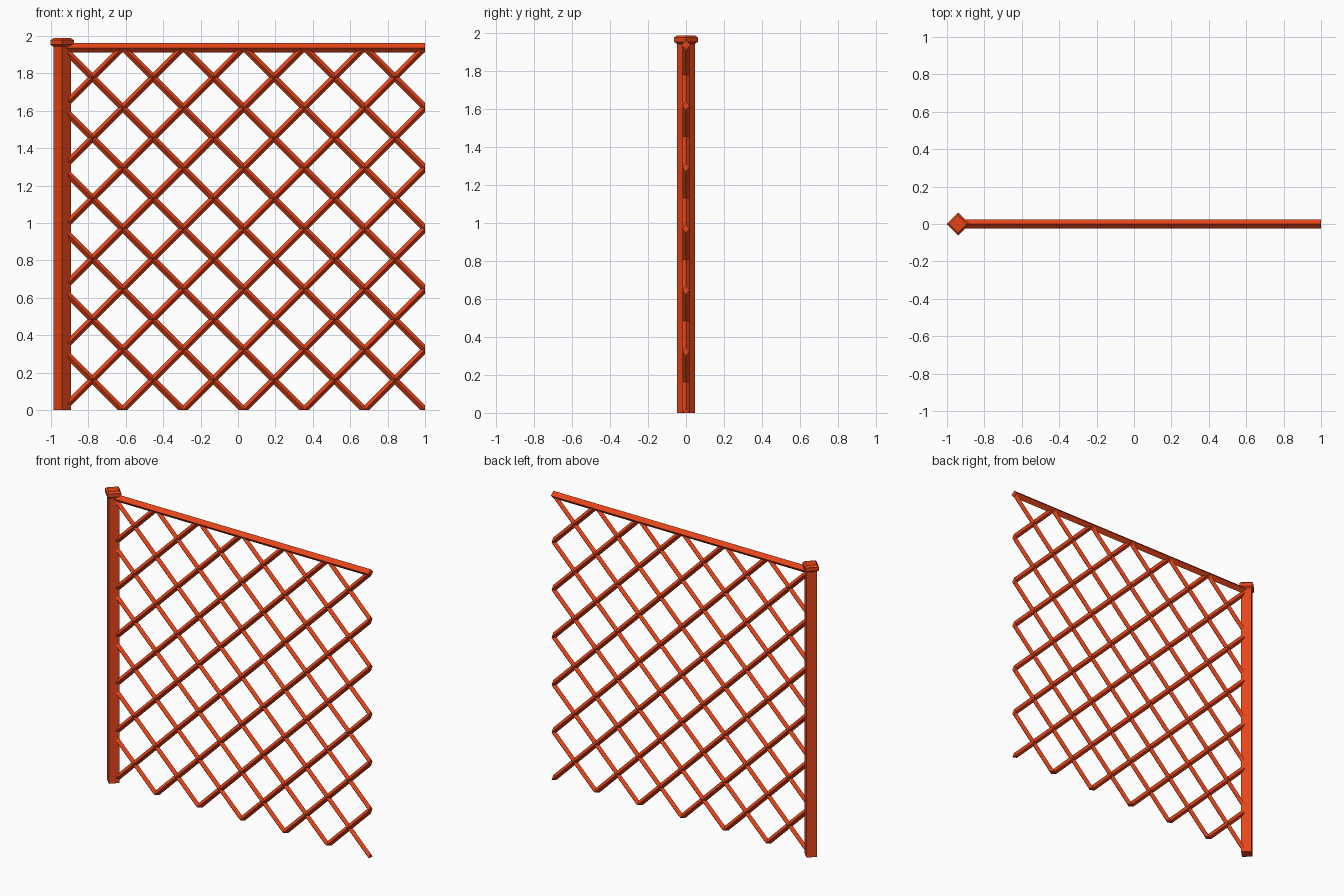
import bpy, bmesh
from math import pi, sqrt
from mathutils import Matrix, Vector

cube = bpy.data.objects.get("Cube")
if cube:
    bpy.data.objects.remove(cube, do_unlink=True)

POST_X, END_X = -0.94, 1.0
SIDE = END_X - POST_X          # the lattice is a square panel
CELLS = 6
PITCH = SIDE / CELLS

wood = bpy.data.materials.new("orange_red_wood")
wood.use_nodes = True
colour = (0.8, 0.06, 0.01, 1)
wood.diffuse_color = colour
wood.node_tree.nodes["Principled BSDF"].inputs["Base Color"].default_value = colour


def add_object(name, bm):
    bmesh.ops.recalc_face_normals(bm, faces=bm.faces)
    mesh = bpy.data.meshes.new(name)
    bm.to_mesh(mesh)
    bm.free()
    mesh.materials.append(wood)
    obj = bpy.data.objects.new(name, mesh)
    bpy.context.collection.objects.link(obj)
    return obj


def diamond_bar(start, end, radius):
    """Square bar standing on its edge, between two points."""
    start, end = Vector(start), Vector(end)
    side = Vector((0, 1, 0))
    up = (end - start).cross(side).normalized()
    bm = bmesh.new()
    rings = [[bm.verts.new(p + d * radius) for d in (side, up, -side, -up)]
             for p in (start, end)]
    for i in range(4):
        j = (i + 1) % 4
        bm.faces.new((rings[0][i], rings[0][j], rings[1][j], rings[1][i]))
    for ring in rings:
        bm.faces.new(ring)
    return bm


def clip(bm, point, normal):
    """Trim away what lies beyond a plane and close the cut."""
    geom = bm.verts[:] + bm.edges[:] + bm.faces[:]
    bmesh.ops.bisect_plane(bm, geom=geom, plane_co=point, plane_no=normal,
                           clear_outer=True)
    bmesh.ops.holes_fill(bm, edges=[e for e in bm.edges if e.is_boundary])


# Post and its chamfered cap, both turned cornerwise
add_object("post", diamond_bar((POST_X, 0, 0), (POST_X, 0, 1.96), 0.047))

bm = bmesh.new()
width = 0.062 * sqrt(2)
bmesh.ops.create_cube(bm, size=1, matrix=Matrix.Translation((POST_X, 0, 1.965))
                      @ Matrix.Rotation(pi / 4, 4, "Z")
                      @ Matrix.Diagonal((width, width, 0.046, 1)))
level = [e for e in bm.edges if abs(e.verts[0].co.z - e.verts[1].co.z) < 0.001]
bmesh.ops.bevel(bm, geom=level, offset=0.011, segments=1, affect="EDGES")
add_object("post_cap", bm)

# Top rail
RAIL_Z = SIDE - 0.004
add_object("top_rail", diamond_bar((POST_X, 0, RAIL_Z), (END_X, 0, RAIL_Z), 0.025))

# Diagonal lattice bars, trimmed to the panel square
for lean, word in ((1, "rising"), (-1, "falling")):
    for k in range(-CELLS + 1, CELLS):
        middle = (POST_X + END_X) / 2 + k * PITCH
        reach = SIDE * 1.1
        bm = diamond_bar((middle - lean * reach, 0, SIDE / 2 - reach),
                         (middle + lean * reach, 0, SIDE / 2 + reach), 0.018)
        clip(bm, (END_X, 0, 0), (1, 0, 0))
        clip(bm, (POST_X, 0, 0), (-1, 0, 0))
        clip(bm, (0, 0, 0), (0, 0, -1))
        clip(bm, (0, 0, SIDE), (0, 0, 1))
        add_object(f"{word}_lattice_bar_{k + CELLS}", bm)
